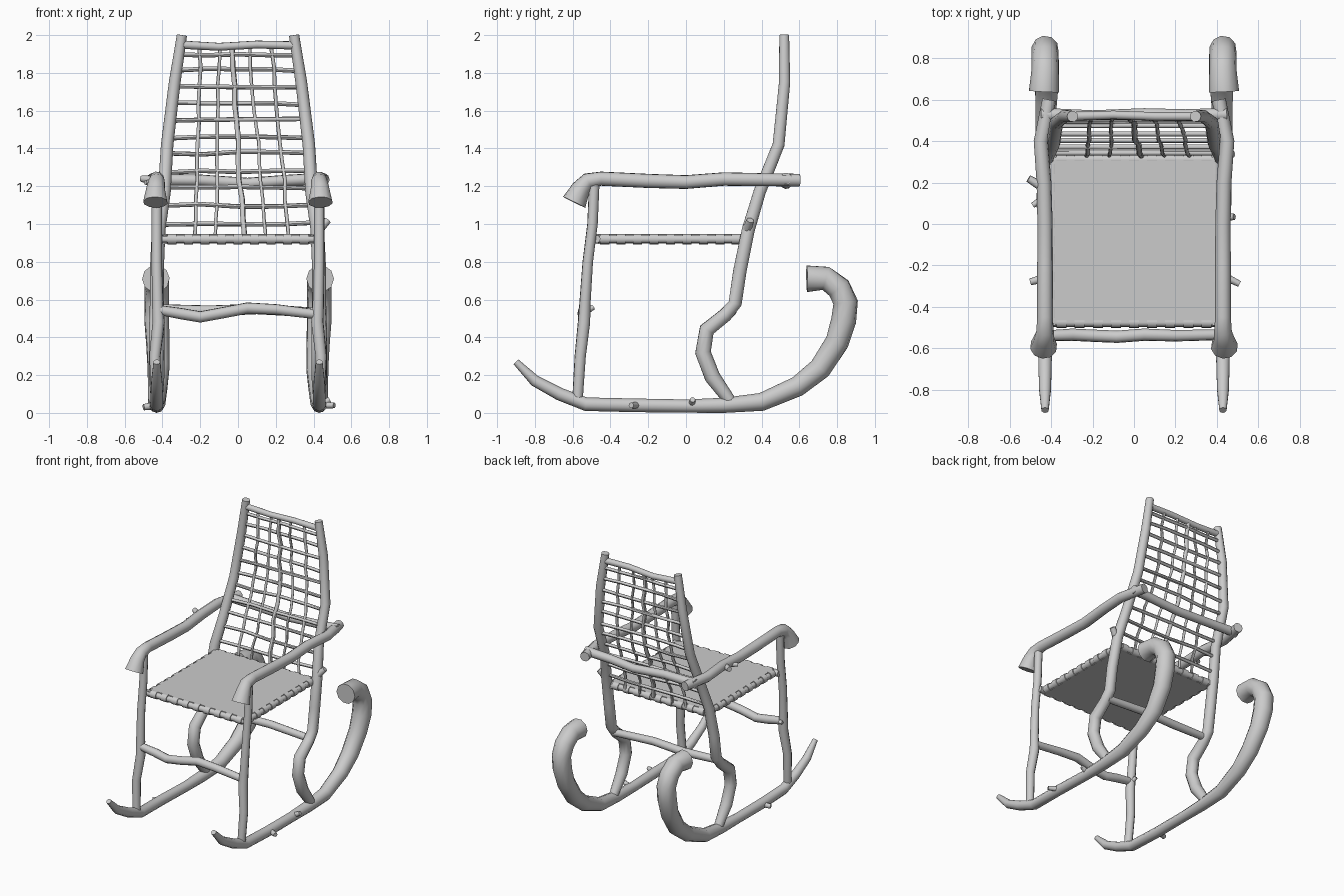
import bpy, bmesh, math, random
from mathutils import Vector
random.seed(4)


def tube(name, pts, sides=10):
    """Closed branch through (x, y, z, radius) points."""
    bm = bmesh.new()
    P = [Vector(p[:3]) for p in pts]
    n, rings, u = len(P), [], None
    for i in range(n):
        t = (P[min(i + 1, n - 1)] - P[max(i - 1, 0)]).normalized()
        if u is None:
            u = t.orthogonal().normalized()
        u = (u - t * u.dot(t)).normalized()
        v = t.cross(u)
        ring = []
        for k in range(sides):
            a = 2 * math.pi * k / sides
            ring.append(bm.verts.new(P[i] + (u * math.cos(a) + v * math.sin(a)) * pts[i][3]))
        rings.append(ring)
    for a, b in zip(rings, rings[1:]):
        for k in range(sides):
            j = (k + 1) % sides
            bm.faces.new((a[k], a[j], b[j], b[k]))
    bm.faces.new(rings[0][::-1])
    bm.faces.new(rings[-1])
    bmesh.ops.recalc_face_normals(bm, faces=bm.faces)
    me = bpy.data.meshes.new(name)
    bm.to_mesh(me)
    bm.free()
    ob = bpy.data.objects.new(name, me)
    bpy.context.collection.objects.link(ob)
    bpy.context.view_layer.objects.active = ob
    ob.select_set(True)
    bpy.ops.object.shade_smooth_by_angle(angle=math.radians(45))
    ob.select_set(False)
    return ob


def box(name, centre, size):
    bpy.ops.mesh.primitive_cube_add(size=1, location=centre)
    ob = bpy.context.object
    ob.name, ob.scale = name, size
    ob.select_set(False)


rocker = [(.43, -.90, .27, .018), (.43, -.80, .17, .030), (.43, -.67, .10, .034),
          (.43, -.53, .046, .036), (.435, -.27, .04, .036), (.43, 0, .036, .035),
          (.43, .2, .04, .040), (.43, .4, .058, .048), (.425, .59, .14, .054),
          (.42, .71, .235, .060), (.425, .80, .375, .063), (.43, .835, .49, .067),
          (.43, .845, .585, .066), (.43, .81, .66, .066), (.43, .74, .712, .066),
          (.435, .64, .71, .073)]
front_leg = [(.43, -.575, .06, .028), (.44, -.56, .3, .03), (.42, -.54, .48, .033),
             (.425, -.535, .58, .03), (.43, -.52, .8, .028), (.43, -.495, 1.0, .028),
             (.43, -.485, 1.23, .028)]
post = [(.43, .235, .06, .032), (.43, .14, .19, .042), (.43, .09, .32, .042),
        (.43, .11, .44, .042), (.43, .21, .52, .038), (.43, .26, .58, .037),
        (.43, .285, .75, .037), (.42, .33, .97, .036), (.39, .39, 1.17, .034),
        (.375, .49, 1.42, .033), (.335, .522, 1.75, .031), (.297, .52, 2.0, .027)]
arm = [(.437, -.592, 1.115, .066), (.435, -.555, 1.19, .05), (.43, -.52, 1.228, .043),
       (.43, -.45, 1.24, .038), (.43, -.2, 1.228, .038), (.43, 0, 1.222, .037),
       (.435, .2, 1.238, .036), (.45, .4, 1.235, .035), (.41, .6, 1.232, .034)]

# mirrored side branches
for s, side in ((-1, "left"), (1, "right")):
    for nm, pts in (("rocker", rocker), ("front_leg", front_leg),
                    ("back_post", post), ("armrest", arm)):
        tube(f"{side}_{nm}", [(s * p[0], *p[1:]) for p in pts])

# cross rails
tube("front_stretcher", [(-.42, -.54, .545, .026), (-.3, -.535, .525, .03), (-.2, -.54, .508, .03),
                         (-.08, -.545, .53, .03), (.05, -.535, .555, .03), (.2, -.54, .548, .028),
                         (.43, -.535, .52, .026)])
tube("back_stretcher", [(-.43, .23, .55, .026), (-.15, .24, .54, .029), (.1, .235, .55, .028),
                        (.43, .235, .53, .026)])
tube("back_rail", [(-.45, .53, 1.235, .032), (-.2, .52, 1.232, .03), (.05, .53, 1.215, .03),
                   (.25, .525, 1.23, .03), (.45, .53, 1.24, .032)])
tube("top_rail", [(-.31, .52, 1.95, .022), (-.1, .527, 1.938, .021), (.1, .52, 1.95, .021),
                  (.31, .52, 1.945, .022)])


def post_at(z):
    for a, b in zip(post[5:], post[6:]):
        if a[2] <= z <= b[2]:
            f = (z - a[2]) / (b[2] - a[2])
            return a[0] + f * (b[0] - a[0]), a[1] + f * (b[1] - a[1])


# woven backrest: horizontal and upright twigs
for i, z in enumerate((1.9, 1.815, 1.73, 1.635, 1.55, 1.46, 1.375, 1.275, 1.195, 1.1, 1.0)):
    x, y = post_at(z)
    tube(f"back_slat_{i}", [(x * k, y + .004, z + random.uniform(-.008, .008), .012)
                            for k in (-1, -.5, 0, .5, 1)], 8)
for i, (top, bot, r) in enumerate(((-.2, -.225, .010), (-.1, -.115, .009), (-.035, .03, .014),
                                   (.06, .15, .009), (.18, .27, .010))):
    pts = []
    for k in range(11):
        z = .93 + .1 * k
        f = k / 10
        pts.append((bot + (top - bot) * f + random.uniform(-.006, .006),
                    post_at(z)[1] + .008 * (-1) ** k, z, r))
    tube(f"back_upright_{i}", pts, 8)

# seat: four rails, upper and lower webbing, wrapped bands
X, Y0, Y1, Z = .39, -.475, .31, .92
for s, nm in ((-1, "left"), (1, "right")):
    tube(f"seat_{nm}_rail", [(s * X, -.49, Z, .022), (s * X, .33, Z, .022)])
for y, nm in ((Y0, "front"), (Y1, "back")):
    tube(f"seat_{nm}_rail", [(-.43, y, Z, .022), (.43, y, Z, .022)])
for z, nm in ((Z + .024, "upper"), (Z - .024, "lower")):
    box(f"seat_{nm}_webbing", (0, (Y0 + Y1) / 2, z), (2 * X, Y1 - Y0, .004))
for i in range(9):
    y = Y0 + .045 + i * .087
    x = -.35 + i * .0875
    for s in (-1, 1):
        tube("seat_side_band", [(s * X, y - .024, Z, .028), (s * X, y + .024, Z, .028)])
    for e in (Y0, Y1):
        tube("seat_end_band", [(x - .024, e, Z, .028), (x + .024, e, Z, .028)])

# twig stubs
for i, (a, b, r) in enumerate((((.42, .32, .96), (.475, .34, 1.02), .026),
                               ((.43, -.25, .04), (.51, -.29, .04), .02),
                               ((.43, .03, .04), (.485, .035, .07), .02),
                               ((-.43, .17, 1.23), (-.51, .22, 1.24), .024),
                               ((-.43, .13, 1.22), (-.49, .09, 1.22), .018),
                               ((-.42, -.54, .53), (-.43, -.49, .56), .018),
                               ((-.43, -.26, .04), (-.5, -.28, .03), .022))):
    tube(f"twig_stub_{i}", [(*a, r), (*b, r * .75)], 8)
